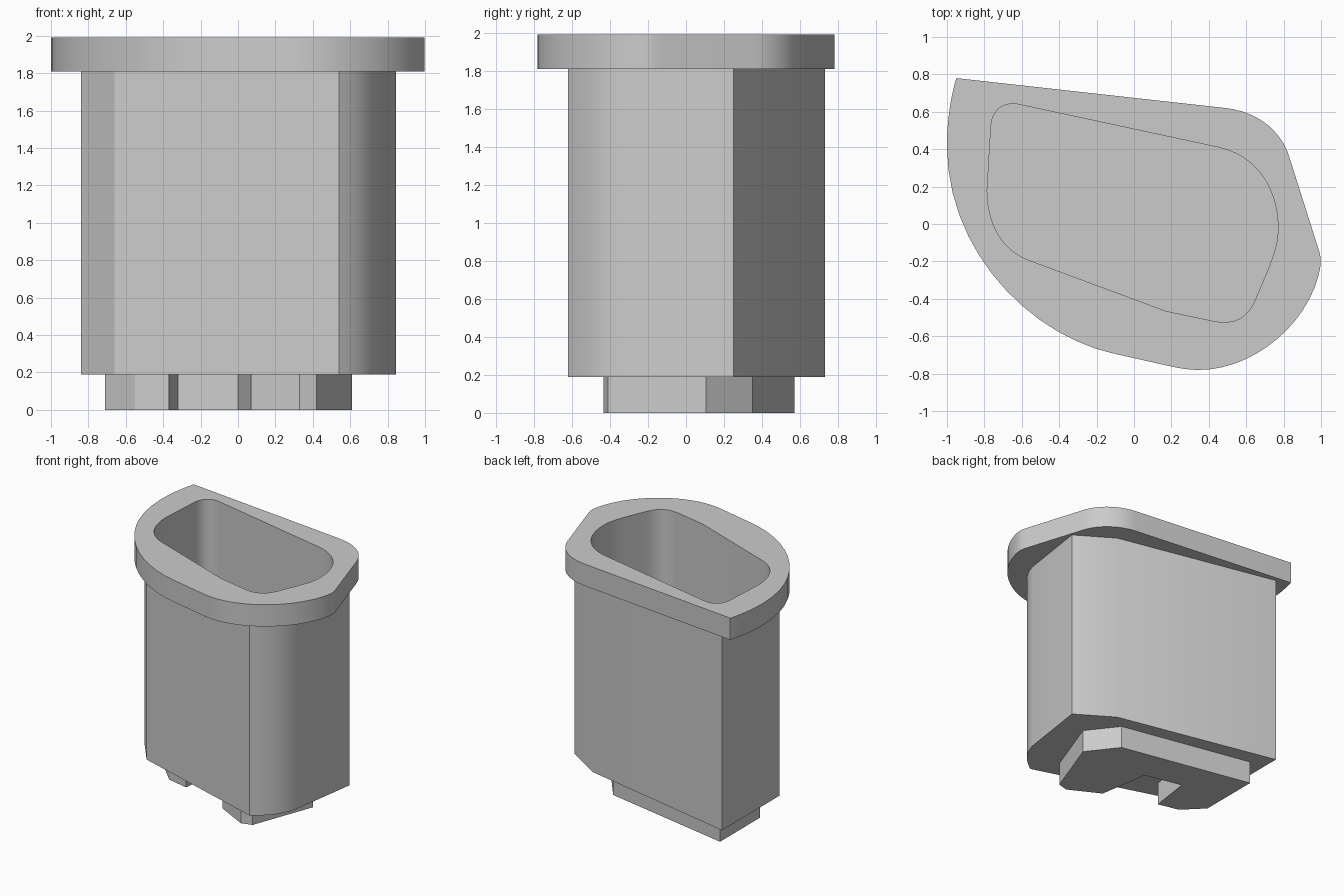
import bpy
import bmesh
from mathutils import Vector
from mathutils.geometry import interpolate_bezier

old = bpy.data.objects.get("Cube")
if old:
    bpy.data.objects.remove(old)

GREY = (0.6, 0.6, 0.6, 1)
mat = bpy.data.materials.new("light_grey")
mat.use_nodes = True
mat.diffuse_color = GREY
mat.node_tree.nodes["Principled BSDF"].inputs["Base Color"].default_value = GREY


def outline(*segments):
    """Closed outline: each segment is a corner point or a four-point curve."""
    pts = []
    for seg in segments:
        if len(seg) == 4:
            a, b, c, d = (Vector(p).to_3d() for p in seg)
            new = [p.to_2d() for p in interpolate_bezier(a, b, c, d, 14)]
        else:
            new = [Vector(seg)]
        for p in new:
            if not pts or (p - pts[-1]).length > 1e-4:
                pts.append(p)
    if (pts[0] - pts[-1]).length < 1e-4:
        pts.pop()
    return pts


def solid(name, outer, bottom, top, hole=None, hole_bottom=0):
    """Upright prism, with an optional pocket or through hole."""
    bm = bmesh.new()

    def ring(pts, z):
        return [bm.verts.new((p.x, p.y, z)) for p in pts]

    def walls(low, high):
        for i in range(len(low)):
            bm.faces.new((low[i - 1], low[i], high[i], high[i - 1]))

    def annulus(a, b):
        edges = [bm.edges.get((r[i - 1], r[i])) for r in (a, b) for i in range(len(r))]
        bmesh.ops.triangle_fill(bm, edges=edges, use_beauty=True)

    low, high = ring(outer, bottom), ring(outer, top)
    walls(low, high)
    if hole:
        hole_low, hole_high = ring(hole, hole_bottom), ring(hole, top)
        walls(hole_low, hole_high)
        annulus(high, hole_high)
        if hole_bottom > bottom:
            bm.faces.new(hole_low)
            bm.faces.new(low)
        else:
            annulus(low, hole_low)
    else:
        bm.faces.new(low)
        bm.faces.new(high)
    bmesh.ops.recalc_face_normals(bm, faces=bm.faces)

    mesh = bpy.data.meshes.new(name)
    bm.to_mesh(mesh)
    bm.free()
    mesh.materials.append(mat)
    obj = bpy.data.objects.new(name, mesh)
    bpy.context.collection.objects.link(obj)
    bpy.ops.object.select_all(action="DESELECT")
    obj.select_set(True)
    bpy.context.view_layer.objects.active = obj
    bpy.ops.object.shade_smooth_by_angle(angle=0.55)
    return obj


# Pocket opening shared by the rim and the body
pocket = outline(
    ((.45, .41), (.68, .36), (.77, .16), (.77, -.02)),
    ((.77, -.02), (.77, -.12), (.74, -.19), (.65, -.4)),
    ((.65, -.4), (.61, -.5), (.54, -.54), (.43, -.52)),
    (.17, -.465),
    ((-.57, -.19), (-.72, -.13), (-.785, .02), (-.785, .18)),
    ((-.765, .52), (-.76, .6), (-.71, .655), (-.62, .64)),
)

# Overhanging rim
rim = outline(
    (-.95, .78),
    ((.49, .62), (.67, .6), (.79, .49), (.83, .36)),
    ((.985, -.13), (1.005, -.19), (1.0, -.22), (.985, -.28)),
    ((.985, -.28), (.91, -.56), (.62, -.78), (.35, -.78)),
    ((.35, -.78), (.25, -.78), (.2, -.76), (-.1, -.695)),
    ((-.1, -.695), (-.55, -.6), (-1, -.15), (-1, .42)),
    ((-1, .42), (-1, .55), (-.98, .68), (-.95, .78)),
)
solid("rim", rim, 1.81, 1.99, pocket, 1.81)

# Hollow body
body = outline(
    (-.84, .73), (.54, .44), (.845, .25),
    ((.76, -.33), (.73, -.45), (.66, -.54), (.54, -.62)),
    (-.66, -.25), (-.84, -.02),
)
solid("body", body, .19, 1.81, pocket, .24)

# Notched foot
foot = outline(
    (-.71, .57), (.42, .35), (.61, .105), (.42, -.41), (.33, -.435),
    (.07, -.3), (0, .13), (-.32, .2), (-.37, -.15), (-.55, -.11), (-.71, .05),
)
solid("foot", foot, 0, .19)
